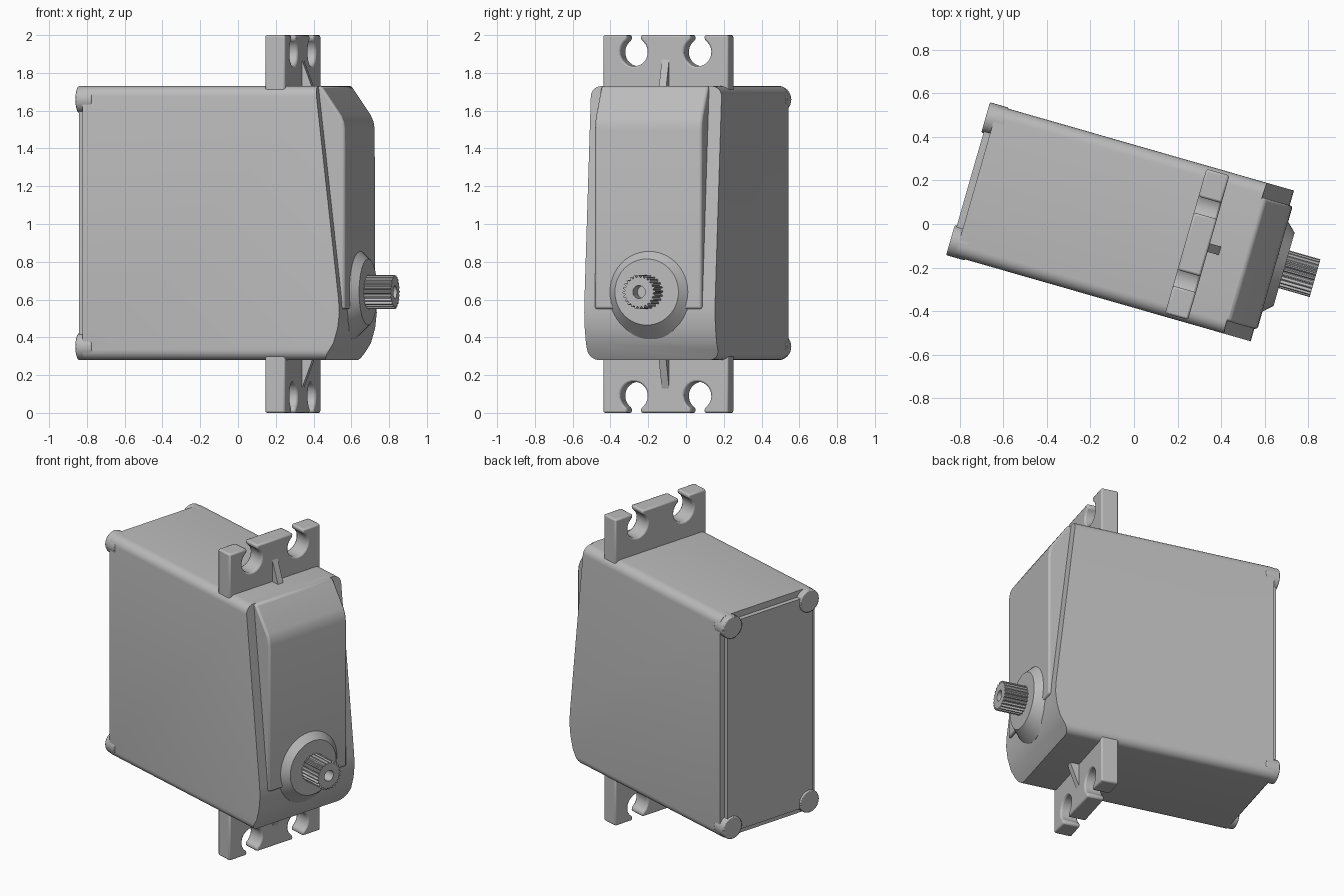
import bpy, bmesh
from math import sin, cos, pi, radians
from mathutils import Vector

cube = bpy.data.objects.get("Cube")
if cube:
    bpy.data.objects.remove(cube, do_unlink=True)

grey = bpy.data.materials.new("plastic_grey")
grey.use_nodes = True
grey.diffuse_color = (0.5, 0.5, 0.5, 1)
grey.node_tree.nodes["Principled BSDF"].inputs["Base Color"].default_value = (0.5, 0.5, 0.5, 1)

TURN = radians(-16)   # the whole part is turned about z
MID = -0.01           # middle of the width
SHAFT_Z = 0.64


def finish(name, bm, bevel=0, angle=35):
    bmesh.ops.recalc_face_normals(bm, faces=bm.faces)
    mesh = bpy.data.meshes.new(name)
    bm.to_mesh(mesh)
    bm.free()
    mesh.materials.append(grey)
    ob = bpy.data.objects.new(name, mesh)
    ob.rotation_euler.z = TURN
    bpy.context.collection.objects.link(ob)
    bpy.ops.object.select_all(action='DESELECT')
    ob.select_set(True)
    bpy.context.view_layer.objects.active = ob
    bpy.ops.object.shade_smooth_by_angle(angle=radians(angle))
    if bevel:
        mod = ob.modifiers.new("soft_edges", 'BEVEL')
        mod.width = bevel
        mod.segments = 2
        mod.limit_method = 'ANGLE'
        mod.angle_limit = radians(40)
    return ob


def prism(points, start, end, along):
    """Extrude an outline along the length 'x' (outline y,z) or the width 'y' (outline x,z)."""
    bm = bmesh.new()
    place = (lambda p, d: (d, p[0], p[1])) if along == 'x' else (lambda p, d: (p[0], d, p[1]))
    a = [bm.verts.new(place(p, start)) for p in points]
    b = [bm.verts.new(place(p, end)) for p in points]
    bm.faces.new(a)
    bm.faces.new(b[::-1])
    n = len(points)
    for i in range(n):
        j = (i + 1) % n
        bm.faces.new((a[i], b[i], b[j], a[j]))
    return bm


def arc(cx, cz, r, start, end, steps):
    return [(cx + r * cos(start + (end - start) * i / steps),
             cz + r * sin(start + (end - start) * i / steps)) for i in range(steps + 1)]


def lathe(profile, sides, radius_at=lambda i, r: r):
    """Revolve (x, radius) points about the shaft axis."""
    bm = bmesh.new()
    rings = []
    for x, r in profile:
        rings.append([bm.verts.new((x, MID + radius_at(i, r) * cos(2 * pi * i / sides),
                                    SHAFT_Z + radius_at(i, r) * sin(2 * pi * i / sides)))
                      for i in range(sides)])
    for a, b in zip(rings, rings[1:]):
        for i in range(sides):
            j = (i + 1) % sides
            bm.faces.new((a[i], a[j], b[j], b[i]))
    bm.faces.new(rings[0])
    bm.faces.new(rings[-1])
    return bm


# Main case: rounded section, front trimmed to a leaning profile
half, low, high, r = 0.36, 0.28, 1.73, 0.055
section = []
for k, (sy, z) in enumerate([(1, high - r), (-1, high - r), (-1, low + r), (1, low + r)]):
    section += arc(MID + sy * (half - r), z, r, k * pi / 2, (k + 1) * pi / 2, 6)
bm = prism(section, -0.75, 0.8, 'x')
front = [(0.532, 1.73), (0.66, 0.6), (0.664, 0.53), (0.655, 0.45), (0.632, 0.37), (0.575, 0.28)]
for (x0, z0), (x1, z1) in zip(front, front[1:]):
    cut = bmesh.ops.bisect_plane(bm, geom=bm.verts[:] + bm.edges[:] + bm.faces[:], dist=1e-5,
                                 plane_co=(x0, 0, z0), plane_no=Vector((z0 - z1, 0, x1 - x0)),
                                 clear_outer=True)
    rim = [e for e in cut["geom_cut"] if isinstance(e, bmesh.types.BMEdge)]
    bmesh.ops.holes_fill(bm, edges=rim, sides=0)
finish("case", bm)

# Raised cover on the front
cover = [(0.48, 1.73), (0.548, 1.73), (0.655, 1.575), (0.67, 1.54), (0.676, 1.5),
         (0.678, 0.55), (0.58, 0.55)]
finish("front_cover", prism(cover, MID - 0.3, MID + 0.29, 'y'), 0.012)

# Back lid with a round post at each corner
lid = [(MID + sy * 0.325, z) for sy, z in [(-1, 0.32), (1, 0.32), (1, 1.69), (-1, 1.69)]]
finish("back_lid", prism(lid, -0.78, -0.7, 'x'))
for side, sy in (("left", 1), ("right", -1)):
    for level, z in (("lower", low + 0.071), ("upper", high - 0.071)):
        disc = arc(MID + sy * 0.293, z, 0.072, 0, 2 * pi, 32)[:-1]
        finish(f"{level}_{side}_post", prism(disc, -0.79, -0.7, 'x'), 0.006)

# Mounting flanges with open screw holes, mirrored top and bottom
w, hole_r, gap = 0.345, 0.075, 0.038
tilt = pi / 2 - 1.04
for level, flip in (("upper", False), ("lower", True)):
    outline = [(MID - w, 1.65), (MID - w, 2)]
    for sy in (-1, 1):
        cy = MID + sy * 0.175
        outline += [(cy - gap, 2)]
        outline += arc(cy, 1.91, hole_r, pi / 2 + tilt, 2.5 * pi - tilt, 22)
        outline += [(cy + gap, 2)]
    outline += [(MID + w, 2), (MID + w, 1.65)]
    rib = [(0.33, 1.69), (0.425, 1.69), (0.41, 1.74), (0.36, 1.87), (0.33, 1.87)]
    if flip:
        outline = [(y, 2 - z) for y, z in outline]
        rib = [(x, 2 - z) for x, z in rib]
    finish(f"{level}_flange", prism(outline, 0.25, 0.36, 'x'), 0.01)
    finish(f"{level}_rib", prism(rib, MID - 0.02, MID + 0.02, 'y'))

# Conical boss around the shaft
finish("shaft_boss", lathe([(0.56, 0.25), (0.64, 0.25), (0.72, 0.175)], 48))

# Toothed output shaft with a screw hole in its end
tooth = lambda i, r: r if r < 0.06 or i % 4 < 2 else r - 0.012
finish("output_shaft", lathe([(0.7, 0.09), (0.868, 0.09), (0.868, 0.034), (0.78, 0.034)],
                             96, tooth), angle=25)
